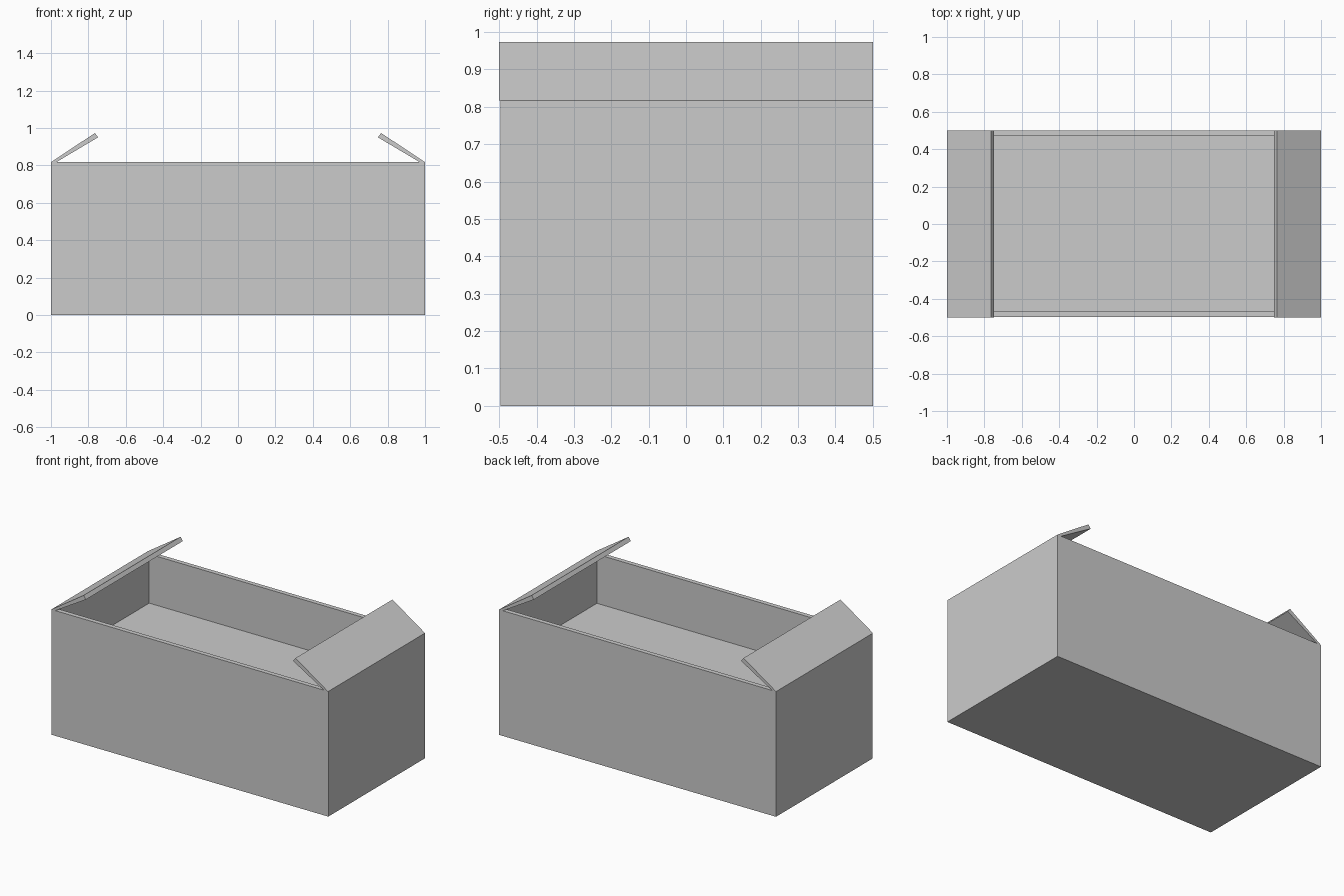
import bpy
import bmesh

cube = bpy.data.objects.get("Cube")
if cube:
    bpy.data.objects.remove(cube, do_unlink=True)

HEIGHT, FLOOR, WALL = 0.817, 0.497, 0.03

grey = bpy.data.materials.new("plain_grey")
grey.use_nodes = True
colour = (0.6, 0.6, 0.6, 1)
grey.diffuse_color = colour
grey.node_tree.nodes["Principled BSDF"].inputs["Base Color"].default_value = colour


def finish(bm, name):
    bmesh.ops.recalc_face_normals(bm, faces=bm.faces)
    mesh = bpy.data.meshes.new(name)
    bm.to_mesh(mesh)
    bm.free()
    mesh.materials.append(grey)
    obj = bpy.data.objects.new(name, mesh)
    bpy.context.collection.objects.link(obj)
    return obj


# Box body: a block with its top inset and sunk down to the inner floor
bm = bmesh.new()
bmesh.ops.create_cube(bm, size=1)
for v in bm.verts:
    v.co.x *= 2
    v.co.y = 0.5 if v.co.y > 0 else -0.497
    v.co.z = HEIGHT if v.co.z > 0 else 0
top = max(bm.faces, key=lambda f: f.calc_center_median().z)
bmesh.ops.inset_region(bm, faces=[top], thickness=WALL, use_even_offset=True)
pocket = bmesh.ops.extrude_discrete_faces(bm, faces=[top])["faces"][0]
for v in pocket.verts:
    v.co.z = FLOOR
finish(bm, "box_body")


# End flaps: tapered boards hinged on the short rims and leaning inward
def flap(name, side):
    profile = [(1, HEIGHT), (0.765, 0.973), (0.748, 0.95), (0.972, HEIGHT)]
    bm = bmesh.new()
    face = bm.faces.new([bm.verts.new((side * x, -0.5, z)) for x, z in profile])
    new = bmesh.ops.extrude_face_region(bm, geom=[face])["geom"]
    verts = [g for g in new if isinstance(g, bmesh.types.BMVert)]
    bmesh.ops.translate(bm, verts=verts, vec=(0, 1, 0))
    finish(bm, name)


flap("left_flap", 1)
flap("right_flap", -1)
